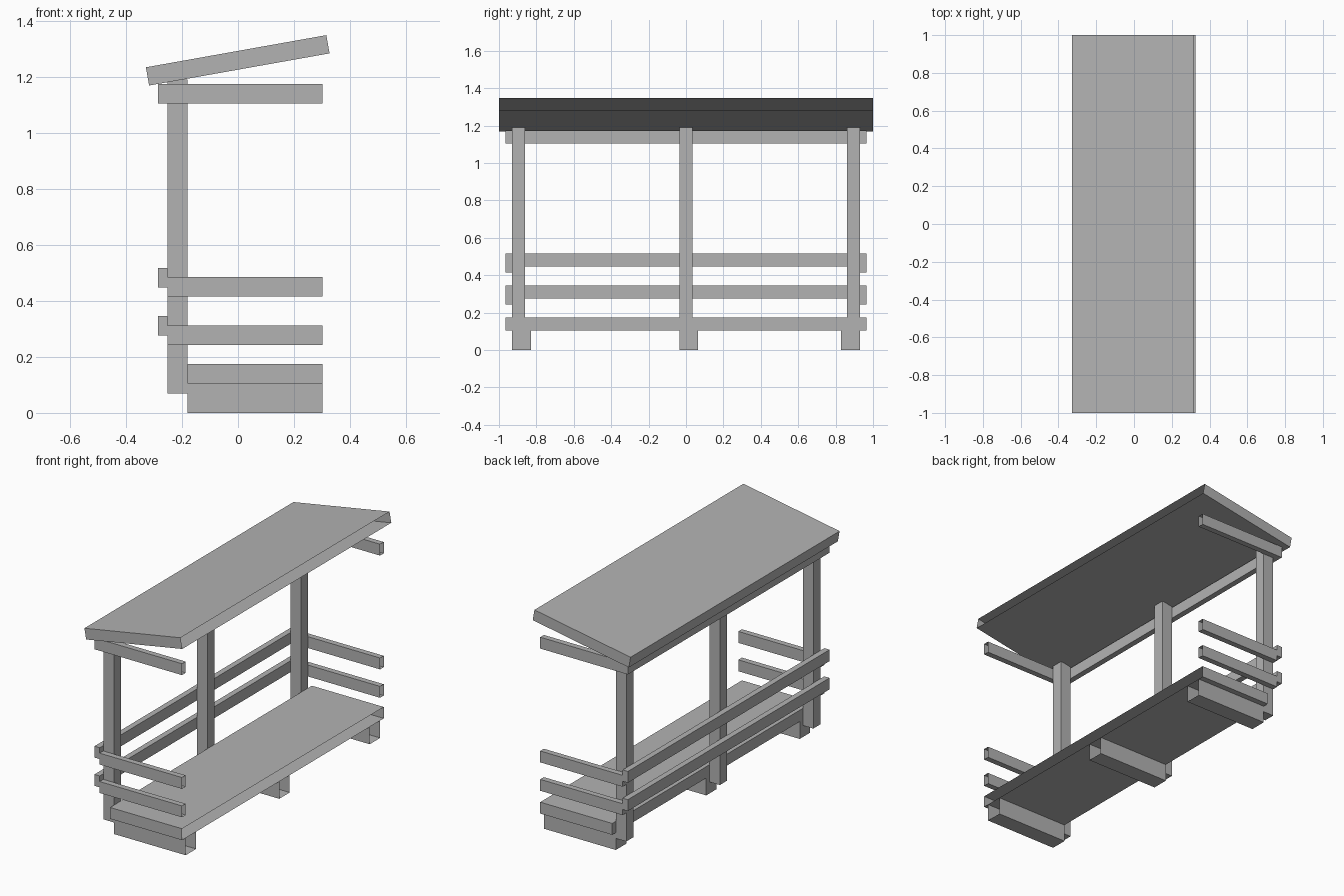
import bpy
import bmesh
import math

if "Cube" in bpy.data.objects:
    bpy.data.objects.remove(bpy.data.objects["Cube"])

# Darker grey for all parts
grey = bpy.data.materials.new("dark_grey")
grey.diffuse_color = (0.45, 0.45, 0.45, 1)
grey.use_nodes = True
grey.node_tree.nodes["Principled BSDF"].inputs["Base Color"].default_value = grey.diffuse_color


def board(name, x, y, z, open_front=False):
    """Box spanning the given (min, max) ranges; open_front leaves the +x end uncapped."""
    size = [b - a for a, b in (x, y, z)]
    bm = bmesh.new()
    bmesh.ops.create_cube(bm, size=1)
    bmesh.ops.scale(bm, vec=size, verts=bm.verts)
    if open_front:
        bm.normal_update()
        ends = [f for f in bm.faces if f.normal.x > 0.9]
        bmesh.ops.delete(bm, geom=ends, context='FACES_ONLY')
    mesh = bpy.data.meshes.new(name)
    bm.to_mesh(mesh)
    bm.free()
    mesh.materials.append(grey)
    obj = bpy.data.objects.new(name, mesh)
    obj.location = [(a + b) / 2 for a, b in (x, y, z)]
    bpy.context.collection.objects.link(obj)
    return obj


BACK, POST, FRONT = -0.286, -0.251, 0.301   # back rail, post back, front edge
POST_FRONT = -0.181
END, POST_END = 0.965, 0.93

# Floor platform
board("floor", (POST_FRONT, FRONT), (-END, END), (0.105, 0.174), True)

# Floor joists
for i, y in enumerate((-POST_END, -0.035, 0.83)):
    board(f"joist_{i}", (POST_FRONT, FRONT), (y, y + 0.1), (0, 0.105), True)

# Back posts
for i, y in enumerate((-0.895, 0, 0.895)):
    board(f"post_{i}", (POST, POST_FRONT), (y - 0.035, y + 0.035), (0.07, 1.19))

# Long back rails, the highest carries the roof
for i, z in enumerate((0.277, 0.448, 1.104)):
    board(f"back_rail_{i}", (BACK, POST), (-END, END), (z, z + 0.069))

# Side rails at both ends
for i, z in enumerate((0.243, 0.415, 1.104)):
    for side, y in (("left", (-END, -POST_END)), ("right", (POST_END, END))):
        board(f"{side}_rail_{i}", (POST, FRONT), y, (z, z + 0.069), True)

# Sloping roof slab
roof = board("roof", (-0.328, 0.326), (-1, 1), (1.225, 1.291), True)
roof.rotation_euler.y = math.radians(-10.1)
